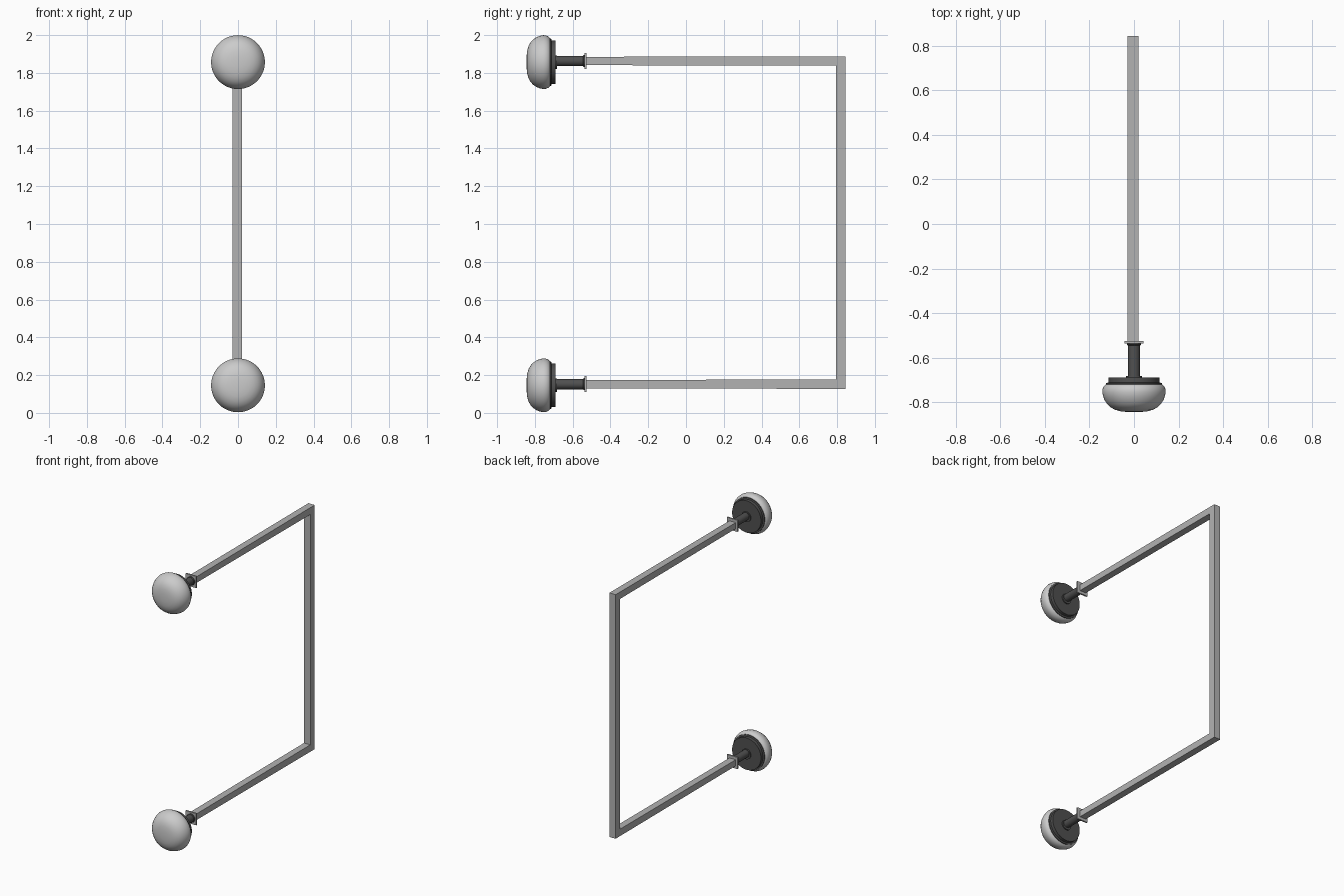
import bpy, bmesh, math
from mathutils import Vector, Matrix

if "Cube" in bpy.data.objects:
    bpy.data.objects.remove(bpy.data.objects["Cube"])

SEG = 48
HEIGHTS = {"lower": 0.146, "upper": 1.857}
Z_LOW, Z_HIGH = 0.152, 1.863
BAR_X = -0.004


def material(name, v):
    m = bpy.data.materials.new(name)
    m.diffuse_color = (v, v, v, 1)
    m.use_nodes = True
    m.node_tree.nodes["Principled BSDF"].inputs["Base Color"].default_value = m.diffuse_color
    return m


PALE = material("pale_plastic", 0.8)
DARK = material("dark_rubber", 0.08)
METAL = material("grey_metal", 0.45)


def finish(bm, name, mat, smooth=False):
    bmesh.ops.recalc_face_normals(bm, faces=bm.faces[:])
    me = bpy.data.meshes.new(name)
    bm.to_mesh(me)
    bm.free()
    me.materials.append(mat)
    ob = bpy.data.objects.new(name, me)
    bpy.context.collection.objects.link(ob)
    if smooth:
        bpy.ops.object.select_all(action='DESELECT')
        ob.select_set(True)
        bpy.context.view_layer.objects.active = ob
        bpy.ops.object.shade_smooth_by_angle(angle=math.radians(35))
    return ob


def lathe(name, profile, z, mat):
    """Spin (radius, y) points around a line parallel to y at height z."""
    bm = bmesh.new()
    vs = [bm.verts.new((r, y, z)) for r, y in profile]
    edges = [bm.edges.new(p) for p in zip(vs, vs[1:])]
    bmesh.ops.spin(bm, geom=vs + edges, cent=(0, 0, z), axis=(0, 1, 0),
                   angle=math.tau, steps=SEG, use_merge=True)
    bmesh.ops.remove_doubles(bm, verts=bm.verts[:], dist=1e-5)
    return finish(bm, name, mat, True)


# Rounded cushion, stepped backing disc and stem
cushion = [(0, -0.845), (0.03, -0.844), (0.06, -0.841), (0.085, -0.834),
           (0.105, -0.823), (0.12, -0.809), (0.132, -0.791), (0.139, -0.773),
           (0.1425, -0.755), (0.141, -0.741), (0.136, -0.729),
           (0.127, -0.72), (0.118, -0.718)]
backing = [(0, -0.722), (0.126, -0.722), (0.126, -0.714), (0.115, -0.712),
           (0.115, -0.69), (0.036, -0.69), (0.036, -0.682), (0, -0.682)]
stem = [(0, -0.684), (0.027, -0.684), (0.027, -0.545),
        (0.032, -0.542), (0.032, -0.535), (0, -0.535)]

for side, z in HEIGHTS.items():
    lathe(side + "_cushion", cushion, z, PALE)
    lathe(side + "_backing_disc", backing, z, DARK)
    z_bar = Z_LOW if side == "lower" else Z_HIGH
    lathe(side + "_stem", stem, z_bar, DARK)
    # Square end plate between stem and bar
    bm = bmesh.new()
    bmesh.ops.create_cube(bm, size=1, matrix=Matrix.Translation((0, -0.531, z_bar))
                          @ Matrix.Diagonal((0.084, 0.011, 0.084, 1)))
    finish(bm, side + "_end_plate", METAL)

# Square-section U frame with mitred corners
END, BACK, T = -0.53, 0.844, 0.025
outer = [(END, Z_LOW - 0.022), (BACK, Z_LOW - T), (BACK, Z_HIGH + T), (END, Z_HIGH + 0.022)]
inner = [(END, Z_LOW + 0.022), (BACK - 2 * T, Z_LOW + T),
         (BACK - 2 * T, Z_HIGH - T), (END, Z_HIGH - 0.022)]
bm = bmesh.new()
rings = []
for (yo, zo), (yi, zi) in zip(outer, inner):
    rings.append([bm.verts.new((BAR_X + x, y, z)) for x, y, z in
                  ((-T, yo, zo), (T, yo, zo), (T, yi, zi), (-T, yi, zi))])
for a, b in zip(rings, rings[1:]):
    for i in range(4):
        j = (i + 1) % 4
        bm.faces.new((a[i], a[j], b[j], b[i]))
bm.faces.new(rings[0])
bm.faces.new(rings[-1])
finish(bm, "u_frame", METAL)
